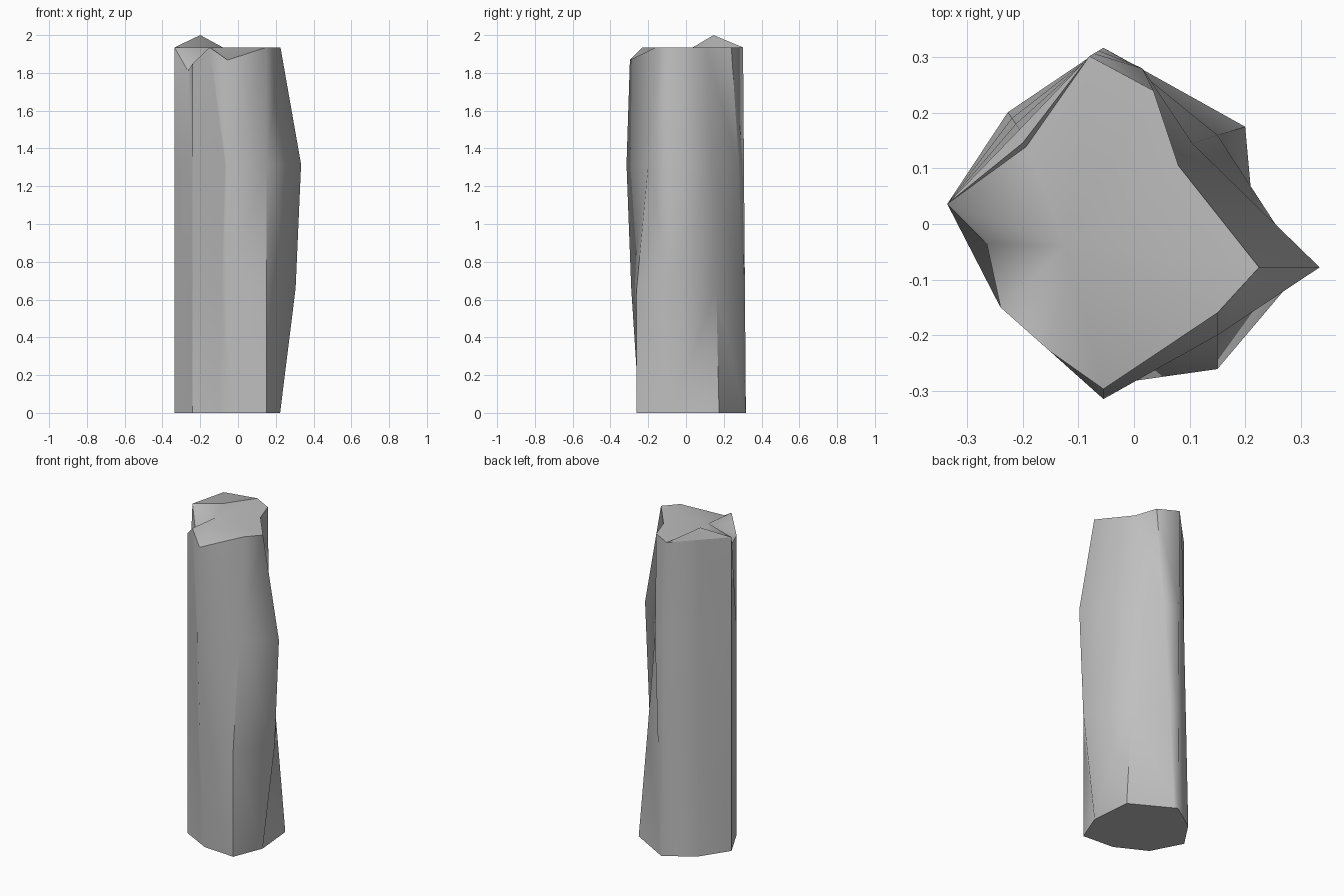
import bpy
import bmesh
from mathutils import Vector

default_cube = bpy.data.objects.get("Cube")
if default_cube:
    bpy.data.objects.remove(default_cube, do_unlink=True)


def make_material(name, colour):
    material = bpy.data.materials.new(name)
    material.use_nodes = True
    material.diffuse_color = colour
    shader = material.node_tree.nodes["Principled BSDF"]
    shader.inputs["Base Color"].default_value = colour
    return material


# Vertical ridges of the stone, counter-clockwise: foot, broken top, and
# optional bends at the lower and upper thirds.
RIM = 1.935
BENDS = (.66, 1.315)
ridges = {
    "left_corner": ((-.336, .036), (-.336, .036, RIM), None),
    "side_notch": ((-.265, -.101), (-.265, -.035, 1.81), ((-.26, -.111), (-.248, -.135))),
    "front_left": ((-.24, -.15), (-.24, -.15, 1.85), None),
    "front_tooth": ((-.1, -.223), (-.15, -.23, RIM), ((-.085, -.268), (-.07, -.301))),
    "front_notch": ((-.055, -.247), (-.055, -.297, 1.868), ((-.055, -.29), (-.055, -.315))),
    "front_right": ((.15, -.261), (.15, -.16, RIM), ((.15, -.261), (.15, -.2))),
    "right_bulge": ((.223, -.078), (.225, -.078, RIM), ((.305, -.078), (.334, -.078))),
    "back_right": ((.2, .175), (.08, .105, RIM), ((.15, .16), (.105, .145))),
    "back_chip": ((-.035, .306), (.035, .24, RIM), ((-.015, .294), (.015, .28))),
    "back_corner": ((-.055, .317), (-.08, .302, RIM), None),
    "back_left": ((-.227, .201), (-.206, .17, RIM), None),
}

# Wall levels on which a ridge keeps a crisp edge
crisp_levels = {
    "left_corner": range(3), "front_left": range(3), "back_chip": (2,),
    "front_right": range(2), "front_notch": (1,), "back_right": (0,),
}


def ridge_points(foot, top, bends):
    """Four points from the ground to the broken top."""
    start, end = Vector((*foot, 0)), Vector(top)
    points = [start]
    for step, height in enumerate(BENDS):
        point = start.lerp(end, height / end.z)
        if bends:
            point.xy = bends[step]
        points.append(point)
    return points + [end]


bm = bmesh.new()
columns = {name: [bm.verts.new(p) for p in ridge_points(*data)]
           for name, data in ridges.items()}
loops = list(columns.values())


def reach(a, b):
    """Distance of a diagonal's middle from the pillar's axis."""
    return (a.co.xy + b.co.xy).length


# Walls between neighbouring ridges, split along the inner diagonal
for column, following in zip(loops, loops[1:] + loops[:1]):
    for level in range(len(column) - 1):
        a, b = column[level], following[level]
        c, d = following[level + 1], column[level + 1]
        if reach(a, c) < reach(b, d):
            triangles = ((a, b, c), (a, c, d))
        else:
            triangles = ((a, b, d), (b, c, d))
        for triangle in triangles:
            bm.faces.new(triangle)

# Flat foot
bm.faces.new([column[0] for column in reversed(loops)])

# Broken top, fanned around a shallow centre, meeting the splinter's root
centre = bm.verts.new((-.125, -.04, RIM))
root = bm.verts.new((-.194, .139, RIM))
rim = [root if name == "back_left" else column[-1]
       for name, column in columns.items()]
for vert, following in zip(rim, rim[1:] + rim[:1]):
    bm.faces.new((vert, following, centre))

# Raised splinter on the back left edge: sloped outside, upright inside
peak = bm.verts.new((-.2, .146, 2))
corner, back, edge = (columns[name][-1]
                      for name in ("left_corner", "back_corner", "back_left"))
for pair in ((back, edge), (edge, corner), (corner, root), (root, back)):
    bm.faces.new((*pair, peak))

bmesh.ops.recalc_face_normals(bm, faces=bm.faces)

# Smooth shading with crisp foot, rim, splinter and chosen ridges
for face in bm.faces:
    face.smooth = True
crisp = [(corner, peak), (back, peak), (corner, root), (root, back)]
for level in (0, -1):
    ring = [column[level] for column in loops]
    crisp += zip(ring, ring[1:] + ring[:1])
for name, levels in crisp_levels.items():
    crisp += [(columns[name][i], columns[name][i + 1]) for i in levels]
for pair in crisp:
    bm.edges.get(pair).smooth = False

mesh = bpy.data.meshes.new("stone_pillar")
bm.to_mesh(mesh)
bm.free()

pillar = bpy.data.objects.new("stone_pillar", mesh)
bpy.context.collection.objects.link(pillar)
mesh.materials.append(make_material("stone_grey", (.52, .52, .52, 1)))
